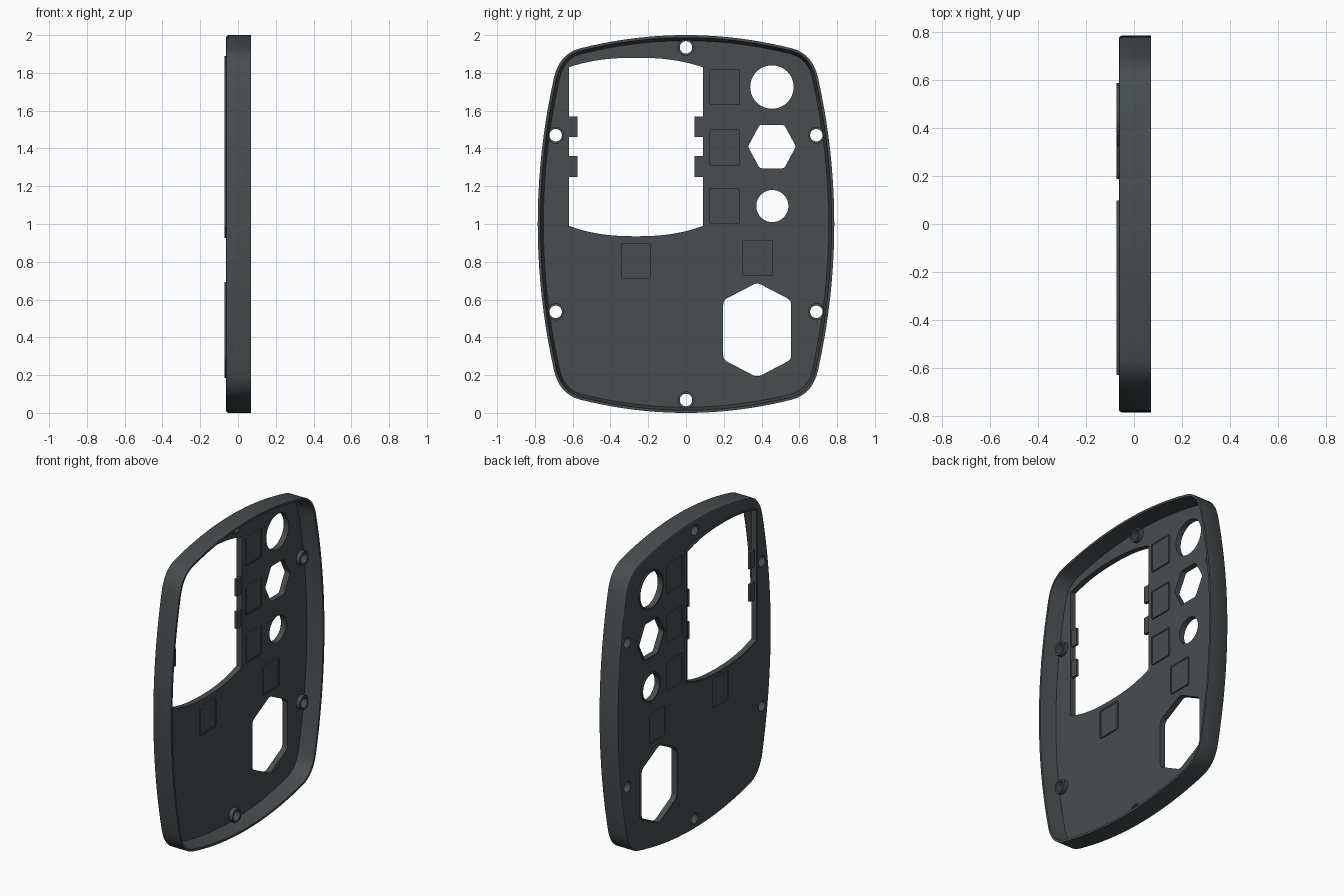
import bpy, bmesh
from math import cos, sin, pi
from mathutils import Vector

if "Cube" in bpy.data.objects:
    bpy.data.objects.remove(bpy.data.objects["Cube"])

mat = bpy.data.materials.new("dark_grey")
mat.diffuse_color = (0.065, 0.075, 0.078, 1)
mat.use_nodes = True
mat.node_tree.nodes["Principled BSDF"].inputs["Base Color"].default_value = mat.diffuse_color

# All outlines are counter-clockwise (y, z) loops; depth runs along x.
def V(*pts):
    return [Vector(p) for p in pts]

def circle(y, z, r, n=48):
    return [Vector((y + r * cos(2 * pi * i / n), z + r * sin(2 * pi * i / n))) for i in range(n)]

def rect(y0, y1, z0, z1):
    return V((y0, z0), (y1, z0), (y1, z1), (y0, z1))

def rounded(pts, r, n=5):
    out = []
    for i, p in enumerate(pts):
        a = p + (pts[i - 1] - p).normalized() * r
        b = p + (pts[(i + 1) % len(pts)] - p).normalized() * r
        for k in range(n + 1):
            t = k / n
            out.append(a * (1 - t) ** 2 + p * 2 * t * (1 - t) + b * t * t)
    return out

def inset(pts, d):
    out = []
    for i, p in enumerate(pts):
        e1 = (p - pts[i - 1]).normalized()
        e2 = (pts[(i + 1) % len(pts)] - p).normalized()
        n1, n2 = Vector((-e1.y, e1.x)), Vector((-e2.y, e2.x))
        out.append(p + (n1 + n2) * d / (1 + n1.dot(n2)))
    return out

def finish(name, me, angle=35):
    ob = bpy.data.objects.new(name, me)
    bpy.context.collection.objects.link(ob)
    me.materials.clear()
    me.materials.append(mat)
    bpy.ops.object.select_all(action='DESELECT')
    ob.select_set(True)
    bpy.context.view_layer.objects.active = ob
    bpy.ops.object.shade_smooth_by_angle(angle=angle * pi / 180)
    return ob

def slab(name, loops, x0, x1):
    """Extruded flat shape; loops after the first become holes."""
    cu = bpy.data.curves.new(name, 'CURVE')
    cu.dimensions = '2D'
    cu.fill_mode = 'BOTH'
    cu.extrude = (x1 - x0) / 2
    for lp in loops:
        s = cu.splines.new('POLY')
        s.points.add(len(lp) - 1)
        for q, p in zip(s.points, lp):
            q.co = (p.x, p.y, 0, 1)
        s.use_cyclic_u = True
    tmp = bpy.data.objects.new("tmp", cu)
    bpy.context.collection.objects.link(tmp)
    dg = bpy.context.evaluated_depsgraph_get()
    me = bpy.data.meshes.new_from_object(tmp.evaluated_get(dg))
    bpy.data.objects.remove(tmp)
    bm = bmesh.new()
    bm.from_mesh(me)
    for v in bm.verts:
        v.co = (v.co.z + (x0 + x1) / 2, v.co.x, v.co.y)
    bmesh.ops.remove_doubles(bm, verts=bm.verts, dist=1e-5)
    bmesh.ops.recalc_face_normals(bm, faces=bm.faces)
    bm.to_mesh(me)
    bm.free()
    me.name = name
    return finish(name, me)

# Outer outline: bowed sides and ends with soft corners, one quarter mirrored
side = [Vector((0.785 - 0.085 * (i / 10) ** 2, 0.77 * i / 10)) for i in range(10)]
a, c, b = V((0.70, 0.77), (0.671, 0.902), (0.56, 0.93))
corner = [a * (1 - t) ** 2 + c * 2 * t * (1 - t) + b * t * t for t in [k / 10 for k in range(11)]]
top = [Vector((0.56 * i / 10, 1 - 0.07 * (i / 10) ** 2)) for i in range(9, -1, -1)]
quarter = side + corner + top
half = quarter + [Vector((-p.x, p.y)) for p in quarter[-2::-1]]
outline = half + [Vector((p.x, -p.y)) for p in half[-2:0:-1]]
outline = [p + Vector((0, 1)) for p in outline]

# Openings
ts = [-1 + i / 10 for i in range(21)]
window = [Vector((-0.265 + 0.355 * t, 0.935 + 0.055 * abs(t) ** 2.4)) for t in ts]
window += [Vector((-0.265 - 0.355 * t, 1.88 - 0.05 * abs(t) ** 2.4)) for t in ts]
big_hex = rounded(V((0.377, 0.188), (0.557, 0.282), (0.557, 0.596),
                    (0.377, 0.69), (0.197, 0.596), (0.197, 0.282)), 0.025)
small_hex = rounded(V((0.39, 1.295), (0.52, 1.295), (0.582, 1.41),
                      (0.52, 1.525), (0.39, 1.525), (0.328, 1.41)), 0.012)
openings = {"window": window, "large_hexagon": big_hex, "small_hexagon": small_hex,
            "large_round": circle(0.455, 1.725, 0.115), "small_round": circle(0.457, 1.095, 0.085)}
screws = [(0.69, 1.47), (-0.69, 1.47), (0.69, 0.535), (-0.69, 0.535), (0, 1.935), (0, 0.068)]
labels = [rounded(rect(y, y + 0.16, z, z + 0.19), 0.01)
          for y, z in [(0.125, 1.63), (0.125, 1.31), (0.125, 1.0), (0.3, 0.725), (-0.345, 0.71)]]

# Face plate
slab("face_plate", [inset(outline, 0.012)] + list(openings.values())
     + [circle(y, z, 0.033, 32) for y, z in screws] + labels, -0.063, -0.035)

# Rim wall with softened outer edge and slight inner draft
profile = [(0.012, -0.063), (0.004, -0.060), (0, -0.052), (0, 0.07), (0.014, 0.07), (0.030, -0.0355)]
bm = bmesh.new()
rings = [[bm.verts.new((x, p.x, p.y)) for p in inset(outline, d)] for d, x in profile]
n = len(outline)
for r, s in zip(rings, rings[1:]):
    for i in range(n):
        j = (i + 1) % n
        bm.faces.new((r[i], s[i], s[j], r[j]))
bmesh.ops.recalc_face_normals(bm, faces=bm.faces)
me = bpy.data.meshes.new("rim_wall")
bm.to_mesh(me)
bm.free()
finish("rim_wall", me)

# Thin raised lips round the openings on the outer face
for name, lp in openings.items():
    slab(name + "_lip", [inset(lp, -0.009), lp], -0.072, -0.05)

# Label tiles: sunk on the outside, proud on the inside
for lp in labels:
    slab("label_tile", [lp], -0.057, -0.029)
    slab("label_border", [lp, inset(lp, 0.009)], -0.05, -0.026)

# Screw bosses
for y, z in screws:
    slab("screw_boss", [circle(y, z, 0.045, 32), circle(y, z, 0.033, 32)], -0.05, -0.008)

# Clip tabs on both sides of the window
for z in (1.25, 1.46):
    for y0, y1 in ((-0.625, -0.575), (0.045, 0.095)):
        slab("clip_tab", [rect(y0, y1, z, z + 0.11)], -0.058, -0.04)
